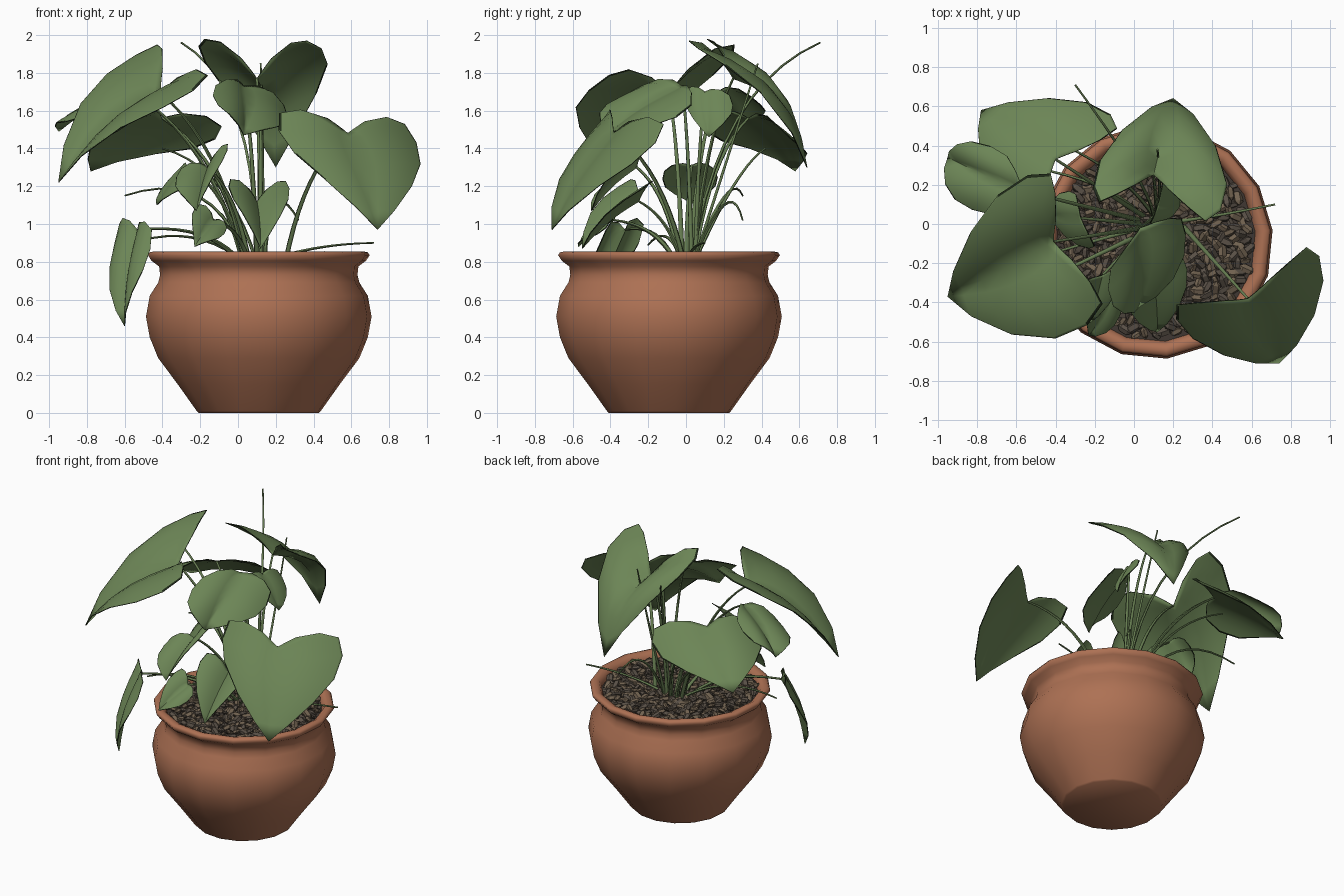
import bpy, bmesh, math, random
from mathutils import Vector, Matrix, Euler

if "Cube" in bpy.data.objects:
    bpy.data.objects.remove(bpy.data.objects["Cube"])

random.seed(4)
V = Vector
CX, CY = 0.11, -0.09          # pot axis


def material(name, rgb):
    m = bpy.data.materials.new(name)
    m.diffuse_color = (*rgb, 1)
    m.use_nodes = True
    m.node_tree.nodes["Principled BSDF"].inputs["Base Color"].default_value = m.diffuse_color
    return m


TERRACOTTA = material("terracotta", (0.42, 0.165, 0.088))
LEAF = material("leaf green", (0.15, 0.235, 0.093))
EDGE = material("leaf edge", (0.015, 0.025, 0.01))
STEM = material("stem green", (0.13, 0.20, 0.08))
SOIL = material("dark soil", (0.05, 0.039, 0.032))
STONE = material("brown gravel", (0.165, 0.122, 0.08))
PALE = material("grey gravel", (0.10, 0.08, 0.062))


def finish(bm, name, mats, smooth=None):
    me = bpy.data.meshes.new(name)
    bm.to_mesh(me)
    bm.free()
    ob = bpy.data.objects.new(name, me)
    bpy.context.collection.objects.link(ob)
    for m in mats:
        me.materials.append(m)
    if smooth:
        bpy.ops.object.select_all(action='DESELECT')
        ob.select_set(True)
        bpy.context.view_layer.objects.active = ob
        bpy.ops.object.shade_smooth_by_angle(angle=math.radians(smooth))
    return ob


def lathe(name, profile, mat, sides=16):
    """Revolve (radius, height) pairs and close both ends."""
    bm = bmesh.new()
    rings = []
    for r, z in profile:
        rings.append([bm.verts.new((CX + r * math.cos(2 * math.pi * (i + .25) / sides),
                                    CY + r * math.sin(2 * math.pi * (i + .25) / sides), z))
                      for i in range(sides)])
    for a, b in zip(rings, rings[1:]):
        for i in range(sides):
            j = (i + 1) % sides
            bm.faces.new((a[i], a[j], b[j], b[i]))
    bm.faces.new(rings[0][::-1])
    bm.faces.new(rings[-1])
    bmesh.ops.recalc_face_normals(bm, faces=bm.faces)
    return finish(bm, name, [mat], 75)


# Pot with a rolled rim
lathe("pot", [(0.32, 0), (0.33, 0.01), (0.43, 0.15), (0.535, 0.29), (0.58, 0.40), (0.6, 0.51),
              (0.58, 0.62), (0.535, 0.69), (0.525, 0.73), (0.53, 0.775), (0.57, 0.805),
              (0.59, 0.835), (0.58, 0.85), (0.555, 0.855), (0.53, 0.845), (0.515, 0.82), (0.50, 0.76)],
      TERRACOTTA)
lathe("soil", [(0.50, 0.77), (0.515, 0.805)], SOIL)

# Pointed gravel chips scattered evenly over the soil
bm = bmesh.new()
for i in range(430):
    r, a = 0.49 * math.sqrt((i + .5) / 430), i * 2.39996
    size = random.uniform(0.018, 0.028)
    rot = Euler([random.uniform(-.6, .6), random.uniform(-.6, .6), random.uniform(0, 6.3)])
    mat = (Matrix.Translation((CX + r * math.cos(a), CY + r * math.sin(a), random.uniform(.808, .83)))
           @ rot.to_matrix().to_4x4() @ Matrix.Diagonal((size * 1.7, size, size * .75, 1)))
    out = bmesh.ops.create_uvsphere(bm, u_segments=5, v_segments=3, radius=1,
                                    matrix=mat @ Matrix.Rotation(math.pi / 2, 4, 'Y'))
    for f in {f for v in out['verts'] for f in v.link_faces}:
        f.material_index = i % 2
finish(bm, "gravel", [STONE, PALE])


def stem(name, start, mid, end, radius=0.012):
    """Tapered tube bent through three points."""
    a, m, b = V(start), V(mid), V(end)
    c = 2 * m - (a + b) / 2
    bm = bmesh.new()
    n, sides, rings = 10, 6, []
    for k in range(n + 1):
        t = k / n
        p = a * (1 - t) ** 2 + c * 2 * t * (1 - t) + b * t * t
        d = ((c - a) * (1 - t) + (b - c) * t).normalized()
        q = d.to_track_quat('Z', 'Y')
        r = radius * (1.15 - .6 * t)
        rings.append([bm.verts.new(p + q @ V((r * math.cos(i * math.tau / sides),
                                              r * math.sin(i * math.tau / sides), 0)))
                      for i in range(sides)])
    for s, e in zip(rings, rings[1:]):
        for i in range(sides):
            j = (i + 1) % sides
            bm.faces.new((s[i], s[j], e[j], e[i]))
    bm.faces.new(rings[0][::-1])
    bm.faces.new(rings[-1])
    finish(bm, name, [STEM], 60)


# Half outline of a heart: (share toward lobe, share toward tip, midrib share)
HEART = [(.28, -.07, 0), (.65, -.09, .05), (.95, -.03, .12), (1.04, .17, .24), (.95, .42, .42),
         (.66, .66, .62), (.29, .87, .83), (0, 1, 1)]
COLS = [0, .2, .4, .6, .8, .97, 1]


def leaf(name, notch, tip, lobe_a, lobe_b, root=(0.1, 0.0), bulge=0.1, droop=0.05, full=0.0):
    """Heart leaf spanned by its notch, tip and two lobes, with its own stem."""
    n, t = V(notch), V(tip)
    axis = t - n
    normal = (V(lobe_a) - V(lobe_b)).cross(axis).normalized()
    if normal.z < 0:
        normal.negate()
    size = axis.length
    bm = bmesh.new()
    for lobe in (lobe_a, lobe_b):
        side = V(lobe) - n
        grid = []
        for p, q, m in HEART:
            row = []
            wide = p + full * math.sin(math.pi * max(q, 0)) * (q < 1)
            for s in COLS:
                u, w = wide * s, m + (q - m) * s
                lift = droop * math.sin(math.pi * max(w, 0)) + 2.4 * bulge * u * (1 - u)
                row.append(bm.verts.new(n + side * u + axis * w + normal * lift * size))
            grid.append(row)
        for a, b in zip(grid, grid[1:]):
            withered = random.random() < .45
            for j in range(len(COLS) - 1):
                f = bm.faces.new((a[j], a[j + 1], b[j + 1], b[j]))
                # Withered dark strip along parts of the margin
                f.material_index = int(withered and j == len(COLS) - 2)
    bmesh.ops.remove_doubles(bm, verts=bm.verts, dist=1e-4)
    bmesh.ops.recalc_face_normals(bm, faces=bm.faces)
    ob = finish(bm, name, [LEAF, EDGE], 70)
    mod = ob.modifiers.new("thickness", 'SOLIDIFY')
    mod.thickness = 0.005
    mod.offset = 0
    mod.material_offset_rim = 1
    # Stem rises steeply, then arches over to the notch
    a = V((*root, 0.79))
    mid = a.lerp(n, .5)
    mid.z += .1 * (n - a).length
    mid -= V((n.x - a.x, n.y - a.y, 0)) * .1
    stem(name + "_stem", a, mid, n)


# Large leaves
leaf("right_front_leaf", (.58, -.38, 1.48), (.74, -.71, .97), (.2, -.42, 1.57), (.9, -.11, 1.51), (.25, -.01))
leaf("left_leaf", (-.41, -.09, 1.69), (-.95, -.37, 1.22), (-.44, .27, 1.94), (-.16, -.43, 1.77),
     (.04, -.02), .1, .08, .1)
leaf("left_back_leaf", (-.4, .33, 1.56), (-.78, .58, 1.28), (-.08, .5, 1.5), (-.56, .08, 1.54),
     (.05, .04), .1, .05, .08)
leaf("back_leaf", (.1, .25, 1.77), (.2, .64, 1.3), (-.19, .11, 1.97), (.38, .01, 1.96),
     (.12, .04), .1, .18, .2)

# Medium leaves
leaf("middle_leaf", (.03, -.02, 1.73), (.03, -.42, 1.47), (-.13, -.25, 1.72), (.25, .02, 1.61), (.1, .03))
leaf("centre_leaf", (.12, .1, 1.7), (.24, .12, 1.46), (.08, 0, 1.7), (.15, .24, 1.67), (.12, .05))
leaf("far_left_leaf", (-.57, .17, 1.7), (-.95, .34, 1.49), (-.66, .36, 1.66), (-.75, .05, 1.6), (.03, .02))
leaf("hanging_leaf", (-.53, -.32, .97), (-.6, -.49, .46), (-.63, -.22, .98), (-.45, -.43, .95), (.02, -.06))

# Small leaves low over the rim
leaf("low_front_leaf", (.1, -.25, 1.12), (.12, -.55, .87), (.26, -.18, 1.22), (-.05, -.3, 1.23), (.1, -.02))
leaf("low_left_leaf", (-.16, -.26, 1.3), (-.22, -.5, 1.07), (-.05, -.22, 1.42), (-.31, -.32, 1.28), (.06, -.03))
leaf("small_front_leaf", (-.13, -.38, 1.02), (-.23, -.57, .88), (-.06, -.43, .97), (-.21, -.35, 1.1), (.06, -.05))
leaf("curled_leaf", (-.27, .03, 1.31), (-.43, .05, 1.1), (-.2, -.12, 1.27), (-.3, .16, 1.28), (.04, 0))

# Bare stems and shoots
BARE = [((.1, .03, .79), (.0, .27, 1.55), (-.3, .71, 1.96)),
        ((.13, .04, .79), (.13, .22, 1.35), (.12, .38, 1.85)),
        ((.12, .0, .79), (.4, .04, .87), (.72, .1, .9)),
        ((.05, -.02, .79), (-.25, -.1, .93), (-.58, -.2, .89)),
        ((.05, .03, .79), (-.2, .2, 1.14), (-.6, .3, 1.15)),
        ((.1, .04, .79), (-.1, .25, 1.2), (-.4, .42, 1.4)),
        ((.14, .03, .79), (.2, .2, 1.1), (.32, .3, 1.02))]
for i, pts in enumerate(BARE):
    stem(f"bare_stem_{i + 1}", *pts, radius=0.009)
